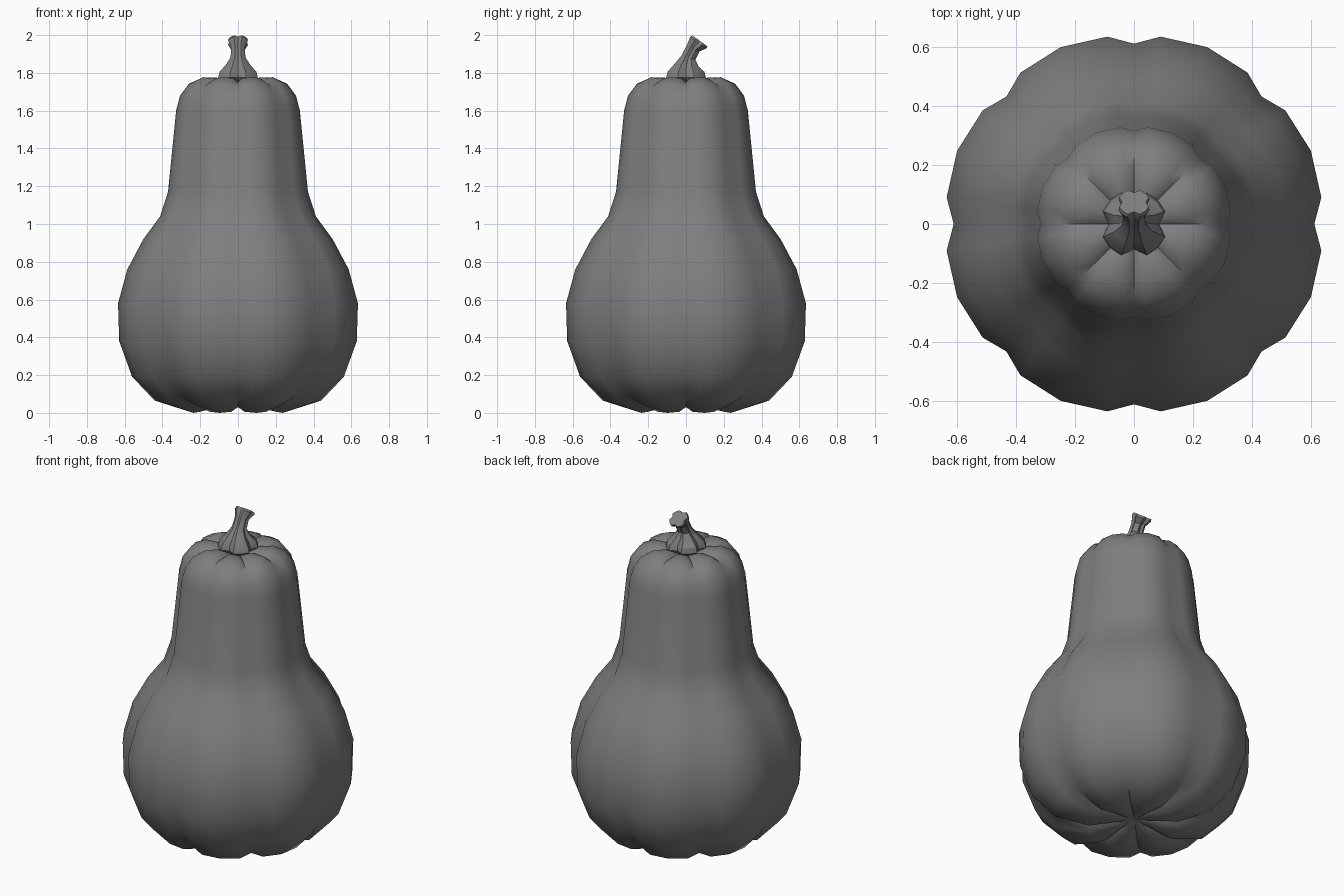
import bpy
import bmesh
from math import sin, cos, pi, radians
from mathutils import Matrix, Vector

if "Cube" in bpy.data.objects:
    bpy.data.objects.remove(bpy.data.objects["Cube"], do_unlink=True)

grey = bpy.data.materials.new("matte grey")
grey.use_nodes = True
colour = (0.21, 0.21, 0.21, 1)
grey.diffuse_color = colour
grey.node_tree.nodes["Principled BSDF"].inputs["Base Color"].default_value = colour


def lobed_ring(bm, lobes, steps, place):
    """One ring of vertices; each lobe is a list of (fraction, depth) steps."""
    ring = []
    for lobe in range(lobes):
        for part, depth in steps:
            ring.append(bm.verts.new(place((lobe + part) * 2 * pi / lobes, depth)))
    return ring


def skin(name, bm, rings, bottom, top, angle):
    """Bridge rings, close both ends with a fan and shade."""
    count = len(rings[0])
    low, high = bm.verts.new(bottom), bm.verts.new(top)
    for i in range(count):
        j = (i + 1) % count
        for a, b in zip(rings, rings[1:]):
            bm.faces.new((a[i], a[j], b[j], b[i]))
        bm.faces.new((low, rings[0][j], rings[0][i]))
        bm.faces.new((high, rings[-1][i], rings[-1][j]))
    bmesh.ops.recalc_face_normals(bm, faces=bm.faces)
    mesh = bpy.data.meshes.new(name)
    bm.to_mesh(mesh)
    bm.free()
    mesh.materials.append(grey)
    obj = bpy.data.objects.new(name, mesh)
    bpy.context.collection.objects.link(obj)
    bpy.ops.object.select_all(action="DESELECT")
    obj.select_set(True)
    bpy.context.view_layer.objects.active = obj
    bpy.ops.object.shade_smooth_by_angle(angle=radians(angle))


# Gourd body: eight ribs, rows of silhouette radius, height, valley height shift
profile = [
    (0.11, 0.03, 0.015), (0.25, 0.0, 0.03), (0.44, 0.06, 0.025),
    (0.56, 0.19, 0.01), (0.628, 0.38, 0), (0.634, 0.58, 0),
    (0.585, 0.76, 0), (0.5, 0.92, 0), (0.412, 1.04, 0),
    (0.37, 1.17, 0), (0.327, 1.6, 0), (0.307, 1.68, -0.005),
    (0.26, 1.745, -0.015), (0.195, 1.777, -0.025), (0.12, 1.775, -0.025),
    (0.06, 1.75, -0.01),
]
body_steps = [(0, 1), (0.18, 0.2), (0.5, 0), (0.82, 0.2)]
bm = bmesh.new()
rings = []
for radius, z, shift in profile:
    def place(a, depth):
        r = radius / 0.977 * (1 - 0.058 * depth)
        return (r * cos(a), r * sin(a), z + shift * depth)
    rings.append(lobed_ring(bm, 8, body_steps, place))
skin("gourd_body", bm, rings, (0, 0, 0.05), (0, 0, 1.73), 45)

# Stem: four ribs with a flared foot, bending backwards
path = [
    (0.075, 0, 1.745, 0), (0.114, 0, 1.775, 0), (0.106, 0, 1.805, 0),
    (0.07, 0.002, 1.84, 5), (0.042, 0.012, 1.88, 15),
    (0.04, 0.038, 1.93, 25), (0.057, 0.065, 1.96, 36),
    (0.054, 0.074, 1.969, 36),
]
stem_steps = [(0, 1), (0.25, 0), (0.5, 0), (0.75, 0)]
bm = bmesh.new()
rings = []
for radius, y, z, tilt in path:
    turn = Matrix.Rotation(radians(-tilt), 3, "X")

    def place(a, depth):
        r = radius * (1 - 0.25 * depth)
        return turn @ Vector((r * cos(a), r * sin(a), 0)) + Vector((0, y, z))
    rings.append(lobed_ring(bm, 4, stem_steps, place))
skin("stem", bm, rings, (0, 0, 1.74), (0, 0.071, 1.966), 30)
